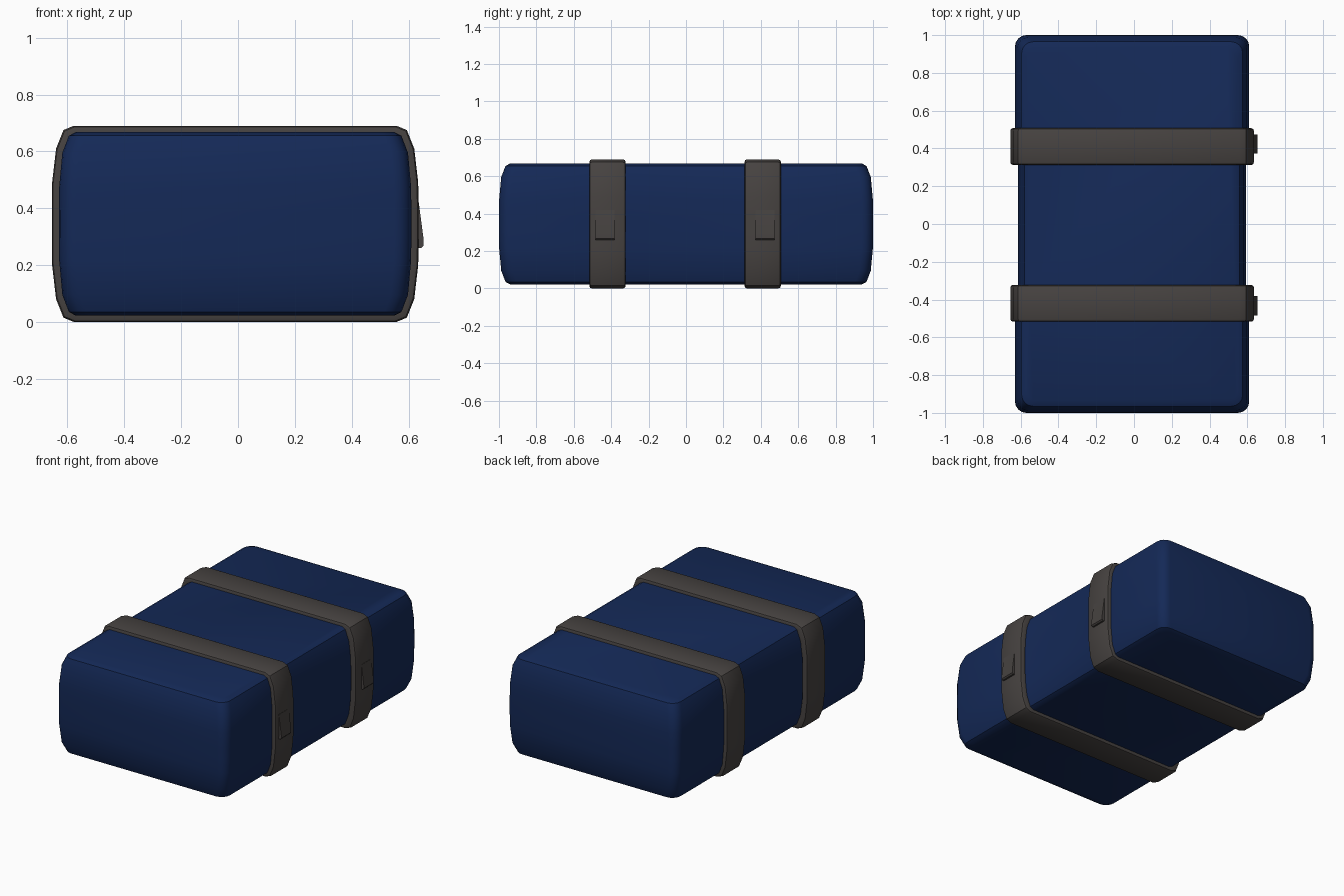
import bpy, bmesh, math

if "Cube" in bpy.data.objects:
    bpy.data.objects.remove(bpy.data.objects["Cube"])

CX, CZ = -0.01, 0.345


def material(name, rgb):
    m = bpy.data.materials.new(name)
    m.diffuse_color = (*rgb, 1)
    m.use_nodes = True
    m.node_tree.nodes["Principled BSDF"].inputs["Base Color"].default_value = m.diffuse_color
    return m


NAVY = material("navy_fabric", (0.007, 0.022, 0.095))
STRAP = material("strap_leather", (0.062, 0.055, 0.052))


def loft(name, rings, mat, cap=False, closed=False, angle=40):
    """Skin a list of equal-length point rings."""
    bm = bmesh.new()
    loops = [[bm.verts.new(p) for p in r] for r in rings]
    n = len(loops[0])
    pairs = list(zip(loops, loops[1:]))
    if closed:
        pairs.append((loops[-1], loops[0]))
    for a, b in pairs:
        for i in range(n):
            j = (i + 1) % n
            bm.faces.new((a[i], a[j], b[j], b[i]))
    if cap:
        bm.faces.new(loops[0][::-1])
        bm.faces.new(loops[-1])
    bmesh.ops.recalc_face_normals(bm, faces=bm.faces)
    me = bpy.data.meshes.new(name)
    bm.to_mesh(me)
    bm.free()
    me.materials.append(mat)
    ob = bpy.data.objects.new(name, me)
    bpy.context.collection.objects.link(ob)
    bpy.context.view_layer.objects.active = ob
    ob.select_set(True)
    bpy.ops.object.shade_smooth_by_angle(angle=math.radians(angle))
    ob.select_set(False)
    return ob


def mirror4(quarter):
    """Complete a quarter outline (from +u axis to +v axis) to a full loop."""
    half = quarter + [(-u, v) for u, v in reversed(quarter)]
    return half + [(-u, -v) for u, v in half]


# Padded body: rounded plan outline, pinched between the straps
def body_ring(inset, z):
    hw, hl, r = 0.62 - inset, 1.0 - inset, 0.06
    q = [(hw - 0.016, 0.33), (hw, 0.5)]
    for k in range(5):
        a = math.radians(22.5 * k)
        q.append((hw - r + r * math.cos(a), hl - r + r * math.sin(a)))
    return [(CX + x, y, z) for x, y in mirror4(q)]


side = [(0.06, 0.323), (0.035, 0.31), (0.012, 0.25), (0.001, 0.13), (0.0, 0.04)]
levels = [(i, -h) for i, h in side] + [(i, h) for i, h in reversed(side)]
loft("padded_body", [body_ring(i, CZ + h) for i, h in levels], NAVY, cap=True)

# Straps: rounded band outline swept around the body, with softened edges
outline = mirror4([(0.645, 0.05), (0.644, 0.145), (0.63, 0.265),
                   (0.604, 0.33), (0.568, 0.345)])
HALF = 0.097
section = [(-HALF, 0.035), (-HALF, 0.013), (-HALF + 0.004, 0.004), (-HALF + 0.014, 0),
           (HALF - 0.014, 0), (HALF - 0.004, 0.004), (HALF, 0.013), (HALF, 0.035)]


def strap_ring(yc, dy, inset):
    sx, sz = 1 - inset / 0.645, 1 - inset / 0.345
    return [(CX + x * sx, yc + dy, CZ + z * sz) for x, z in outline]


# Wedge-shaped buckle flap on the right side of each strap
flap = [(0.62, 0.42), (0.636, 0.42), (0.653, 0.29), (0.653, 0.268),
        (0.645, 0.26), (0.62, 0.26)]

for label, yc in (("front", -0.42), ("rear", 0.41)):
    loft(label + "_strap", [strap_ring(yc, d, i) for d, i in section],
         STRAP, closed=True)
    yb = yc + (-0.016 if yc < 0 else 0.01) + 0.003
    loft(label + "_buckle", [[(x, yb + d, z) for x, z in flap] for d in (-0.051, 0.051)],
         STRAP, cap=True, angle=30)
